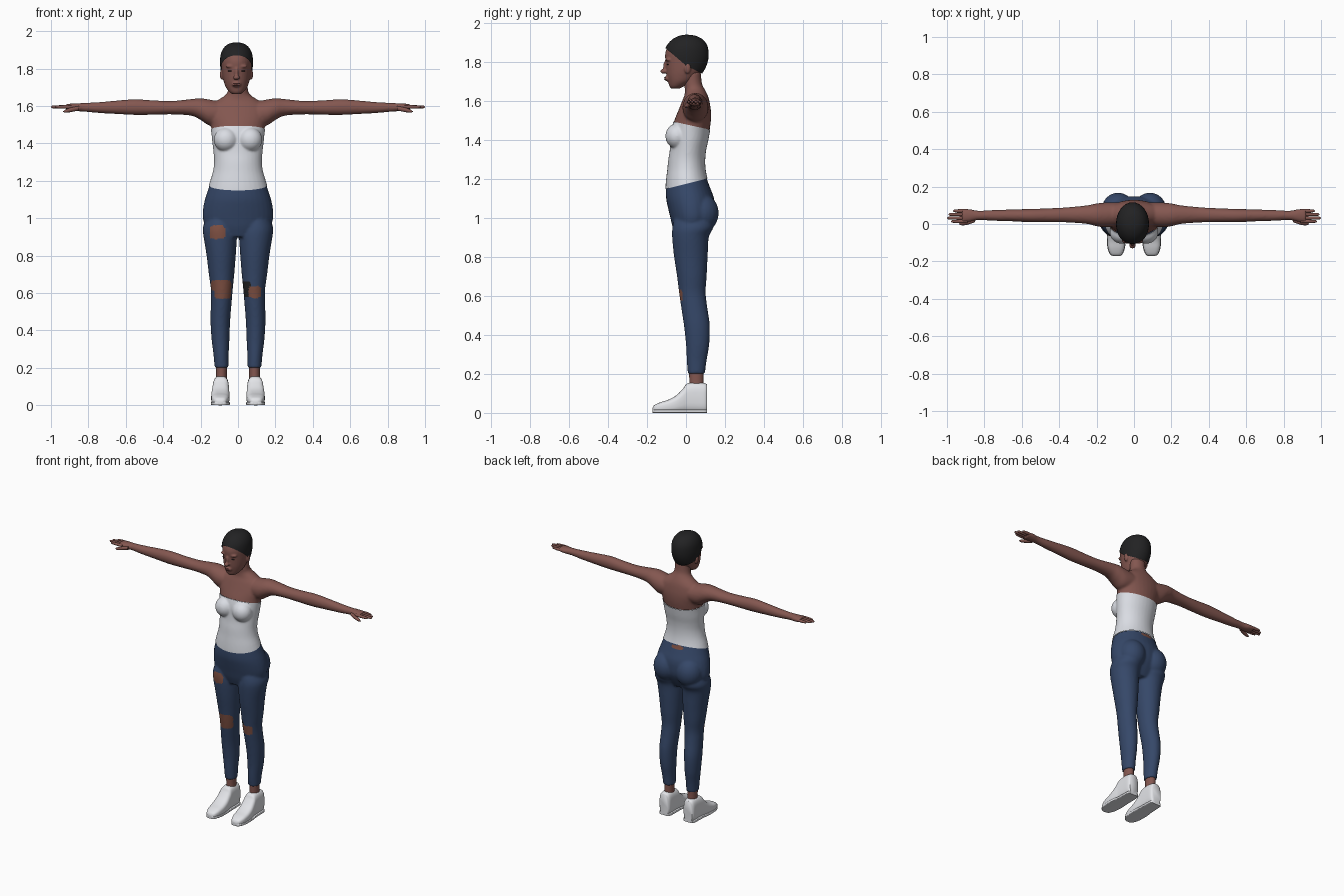
import bpy, bmesh, math
from mathutils import Vector, Matrix

if "Cube" in bpy.data.objects:
    bpy.data.objects.remove(bpy.data.objects["Cube"])


def material(name, r, g, b):
    m = bpy.data.materials.new(name)
    m.use_nodes = True
    m.diffuse_color = (r, g, b, 1)
    bsdf = m.node_tree.nodes["Principled BSDF"]
    bsdf.inputs["Base Color"].default_value = (r, g, b, 1)
    bsdf.inputs["Roughness"].default_value = 0.8
    return m


SKIN = material("brown skin", .23, .095, .08)
BARE = material("bare skin patch", .21, .08, .055)
LIPS = material("dark lips", .15, .05, .045)
DENIM = material("blue denim", .036, .064, .14)
WHITE = material("white cloth", .70, .72, .77)
SHOE = material("white shoe", .76, .77, .80)
BLACK = material("black hair", .016, .016, .017)


def spline(keys, steps):
    """Smooth rows between the key sections."""
    out = []
    for i in range(len(keys) - 1):
        p = [keys[min(max(i + k, 0), len(keys) - 1)] for k in (-1, 0, 1, 2)]
        for s in range(steps):
            t = s / steps
            out.append([b + t / 2 * (c - a + t * (2*a - 5*b + 4*c - d + t * (3*(b - c) + d - a)))
                        for a, b, c, d in zip(*p)])
    return out + [list(keys[-1])]


def loft(bm, keys, axis="z", side=1, power=2, steps=5, segs=32):
    """Rounded sections (position, a0, a1, b0, b1) along an axis."""
    rings = []
    for t, a0, a1, b0, b1 in spline(keys, steps):
        ring = []
        for k in range(segs):
            c, s = math.cos(math.tau * k / segs), math.sin(math.tau * k / segs)
            a = (a0 + a1) / 2 + (a1 - a0) / 2 * math.copysign(abs(c) ** (2 / power), c)
            b = (b0 + b1) / 2 + (b1 - b0) / 2 * math.copysign(abs(s) ** (2 / power), s)
            x, y, z = {"x": (t, a, b), "y": (a, t, b), "z": (a, b, t)}[axis]
            ring.append(bm.verts.new((x * side, y, z)))
        rings.append(ring)
    faces = [bm.faces.new((p[k], p[k - 1], q[k - 1], q[k]))
             for p, q in zip(rings, rings[1:]) for k in range(segs)]
    faces += [bm.faces.new(rings[0]), bm.faces.new(rings[-1])]
    bmesh.ops.recalc_face_normals(bm, faces=faces)


def ball(bm, centre, radii):
    bmesh.ops.create_uvsphere(bm, u_segments=24, v_segments=14, radius=1,
                              matrix=Matrix.Translation(centre) @ Matrix.Diagonal((*radii, 1)))


def add(name, bm, *mats, cuts=(), inflate=0):
    """Trim with planes, puff out, and make a smooth object."""
    bm.normal_update()
    shifts = [(v, v.normal * inflate) for v in bm.verts]
    for v, d in shifts:
        v.co += d
    for point, normal in cuts:
        bmesh.ops.bisect_plane(bm, geom=bm.verts[:] + bm.edges[:] + bm.faces[:],
                               plane_co=point, plane_no=normal, clear_inner=True)
    mesh = bpy.data.meshes.new(name)
    bm.to_mesh(mesh)
    bm.free()
    for m in mats:
        mesh.materials.append(m)
    ob = bpy.data.objects.new(name, mesh)
    bpy.context.collection.objects.link(ob)
    bpy.ops.object.select_all(action='DESELECT')
    ob.select_set(True)
    bpy.context.view_layer.objects.active = ob
    bpy.ops.object.shade_smooth_by_angle(angle=math.radians(50))
    return ob


def fuse(bm, voxel, smooth):
    """Merge overlapping volumes into one smooth skin."""
    ob = add("helper", bm)
    mod = ob.modifiers.new("merge", 'REMESH')
    mod.mode, mod.voxel_size = 'VOXEL', voxel
    mod = ob.modifiers.new("soften", 'SMOOTH')
    mod.factor, mod.iterations = .5, smooth
    graph = bpy.context.evaluated_depsgraph_get()
    mesh = bpy.data.meshes.new_from_object(ob.evaluated_get(graph))
    bpy.data.objects.remove(ob)
    return mesh


def copy_of(mesh):
    bm = bmesh.new()
    bm.from_mesh(mesh)
    return bm


# Body volume: torso, arms, legs, bust and seat
TORSO = [(.90, .12, -.05, .09), (.95, .17, -.068, .12), (1.0, .188, -.08, .143),
         (1.05, .187, -.092, .148), (1.1, .177, -.102, .144), (1.15, .161, -.103, .126),
         (1.2, .146, -.099, .108), (1.25, .131, -.093, .098), (1.3, .125, -.088, .096),
         (1.35, .128, -.08, .101), (1.4, .134, -.076, .112), (1.45, .139, -.073, .121),
         (1.5, .146, -.06, .128), (1.55, .163, -.04, .128), (1.6, .15, -.02, .12),
         (1.63, .11, -.008, .111), (1.66, .066, -.006, .096), (1.69, .053, -.01, .082),
         (1.75, .051, -.006, .076)]
ARM = [(.08, -.01, .115, 1.5, 1.62), (.15, -.018, .115, 1.495, 1.634), (.2, -.012, .11, 1.525, 1.641),
       (.25, 0, .1, 1.548, 1.637), (.35, .008, .09, 1.555, 1.627), (.45, .009, .084, 1.553, 1.63),
       (.55, .009, .081, 1.552, 1.636), (.65, .014, .078, 1.557, 1.629), (.75, .017, .075, 1.563, 1.62),
       (.83, .021, .071, 1.57, 1.616), (.88, .011, .08, 1.573, 1.614), (.92, .007, .082, 1.58, 1.61)]
LEG = [(1.0, .01, .17, -.06, .14), (.95, .008, .188, -.07, .14), (.9, .006, .184, -.071, .117),
       (.8, .012, .168, -.061, .111), (.7, .02, .156, -.046, .106), (.62, .028, .145, -.036, .101),
       (.55, .034, .145, -.026, .108), (.45, .042, .147, -.011, .122), (.35, .046, .141, 0, .119),
       (.27, .05, .131, .004, .106), (.2, .051, .125, .009, .097)]

bm = bmesh.new()
loft(bm, [(z, -w, w, f, b) for z, w, f, b in TORSO])
for s in (1, -1):
    loft(bm, ARM, "x", s)
    loft(bm, LEG, "z", s)
    ball(bm, (.065 * s, -.045, 1.42), (.062, .058, .062))
    ball(bm, (.085 * s, .078, 1.025), (.088, .09, .1))
body = fuse(bm, .007, 6)

# Clothes and skin are trimmed from the body along sloping hems
NECKLINE, NECK_NO = Vector((0, 0, 1.48)), Vector((0, .22, 1))
WAIST, WAIST_NO = Vector((0, 0, 1.175)), Vector((0, -.25, 1))
add("chest_and_arms", copy_of(body), SKIN, cuts=[(NECKLINE, NECK_NO)])
add("strapless_top", copy_of(body), WHITE, inflate=.003,
    cuts=[(NECKLINE, -NECK_NO), (WAIST, WAIST_NO)])
jeans = add("jeans", copy_of(body), DENIM, BARE, BLACK, cuts=[(WAIST, -WAIST_NO)])


def inside(c, x, z, rx, rz, p=4):
    return abs((c.x - x) / rx) ** p + abs((c.z - z) / rz) ** p < 1


# Ripped patches on thigh, knees and back waist
for f in jeans.data.polygons:
    c = f.center
    if c.y < .02:
        if (inside(c, -.11, .925, .042, .036) or inside(c, -.09, .64, .055, .03)
                or inside(c, -.082, .6, .045, .032) or inside(c, .09, .605, .034, .032)):
            f.material_index = 1
        elif inside(c, .04, .62, .032, .042):
            f.material_index = 2
    elif c.y > .08 and inside(c, -.01, 1.185, .04, .012):
        f.material_index = 1

# Fingers, thumbs, ankles and shoes
FINGERS = [(.07, .968), (.051, .992), (.032, 1.0), (.014, .978)]
SHOE_KEYS = [(-.172, .08, .108, .004, .025), (-.162, .064, .126, 0, .04), (-.13, .051, .139, 0, .055),
             (-.09, .046, .143, 0, .068), (-.05, .045, .143, 0, .09), (-.015, .047, .139, 0, .125),
             (.005, .048, .136, 0, .15), (.05, .049, .134, 0, .157), (.095, .051, .132, 0, .153),
             (.109, .06, .124, .004, .145)]
for s, label in ((1, "left"), (-1, "right")):
    bm = bmesh.new()
    for y, tip in FINGERS:
        rows = [(.89, .009), (.93, .0095), (tip - .018, .008), (tip - .005, .006), (tip, .001)]
        loft(bm, [(x, y - r, y + r, 1.595 - r, 1.595 + r) for x, r in rows], "x", s, segs=12)
    thumb = [(.85, .022, 1.588, .012), (.89, .008, 1.58, .012), (.92, .002, 1.573, .009), (.936, 0, 1.57, .001)]
    loft(bm, [(x, y - r, y + r, z - r, z + r) for x, y, z, r in thumb], "x", s, segs=12)
    add(label + "_fingers", bm, SKIN)

    bm = bmesh.new()
    loft(bm, [(.1, .06, .118, .015, .092), (.16, .06, .117, .017, .09), (.24, .06, .118, .015, .09)], "z", s)
    add(label + "_ankle", bm, SKIN)

    bm = bmesh.new()
    loft(bm, SHOE_KEYS, "y", s, power=3)
    add(label + "_shoe", bm, SHOE)
    bm = bmesh.new()
    loft(bm, [(y, a - .002, b + .002, 0, .018) for y, a, b, _, _ in SHOE_KEYS], "y", s, power=6)
    add(label + "_sole", bm, SHOE)

# Head with nose and ears
SKULL = [(1.663, .02, -.075, -.035), (1.675, .038, -.085, -.01), (1.7, .057, -.092, .035),
         (1.73, .068, -.099, .066), (1.76, .075, -.102, .088), (1.8, .08, -.105, .105),
         (1.84, .082, -.107, .11), (1.88, .077, -.094, .104), (1.91, .061, -.068, .083),
         (1.928, .036, -.035, .05), (1.934, .006, -.004, .012)]
MID = -.008
skull = [(z, MID - w, MID + w, f, b) for z, w, f, b in SKULL]
bm = bmesh.new()
loft(bm, skull)
ball(bm, (MID, -.104, 1.775), (.01, .013, .032))
ball(bm, (MID, -.115, 1.752), (.018, .016, .012))
ball(bm, (MID, -.096, 1.715), (.024, .015, .014))
for s in (1, -1):
    ball(bm, (MID + .078 * s, .008, 1.768), (.011, .017, .028))
    ball(bm, (MID + .033 * s, -.088, 1.812), (.026, .017, .009))
add("head", copy_of(fuse(bm, .005, 3)), SKIN)

# Lips and closed lash lines
bm = bmesh.new()
for z in (1.711, 1.719):
    ball(bm, (MID, -.101, z), (.019, .011, .005))
add("lips", bm, LIPS)
bm = bmesh.new()
for s in (1, -1):
    ball(bm, (MID + .033 * s, -.094, 1.787), (.014, .005, .0025))
add("lash_lines", bm, BLACK)

# Close-cropped hair follows the skull behind a sloping hairline
bm = bmesh.new()
loft(bm, skull)
add("hair", bm, BLACK, inflate=.006,
    cuts=[(Vector((0, 0, 1.782)), Vector((0, .85, 1))), (Vector((0, 0, 1.782)), Vector((0, .5, 1)))])
